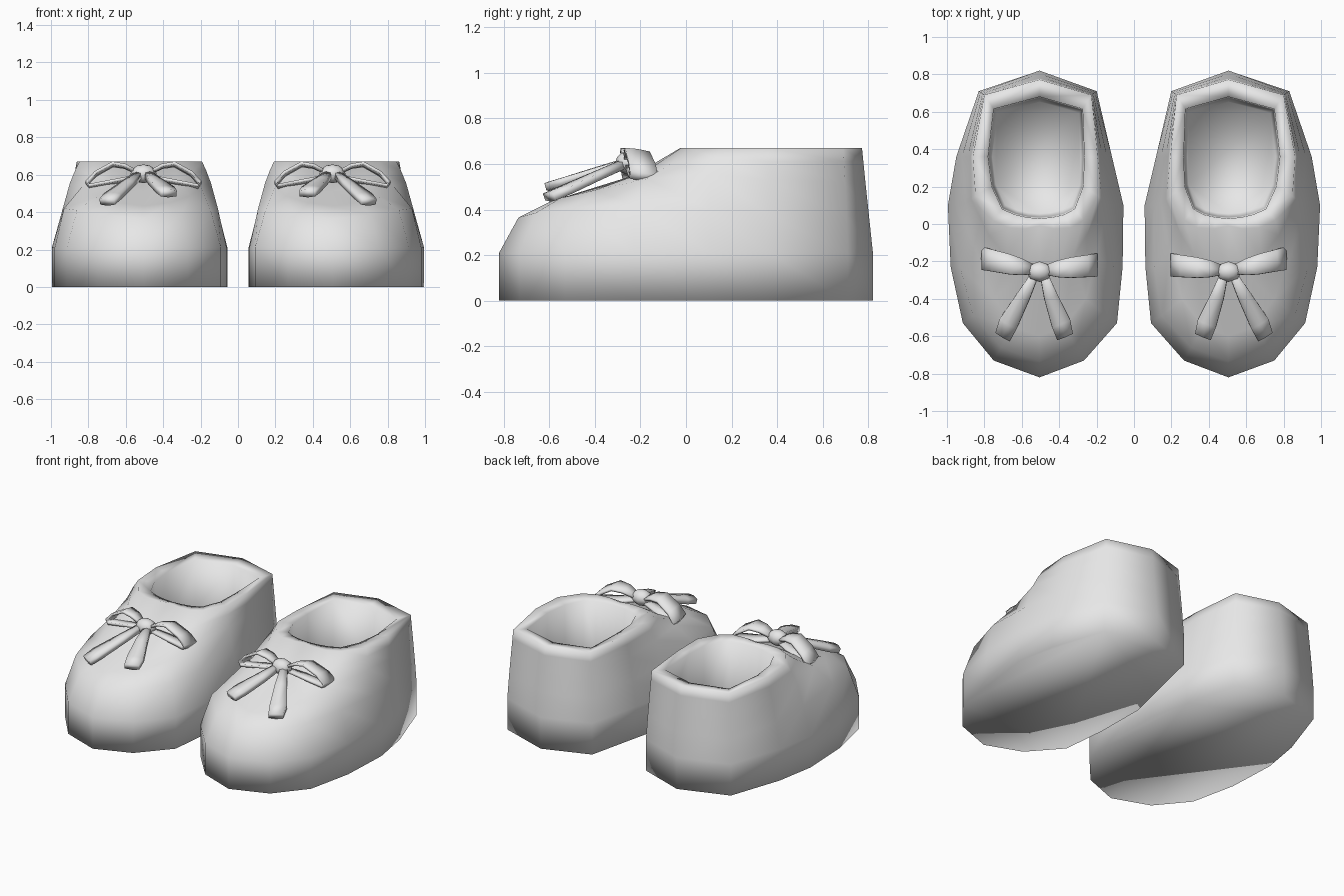
import bpy, bmesh, math
from mathutils import Vector

if "Cube" in bpy.data.objects:
    bpy.data.objects.remove(bpy.data.objects["Cube"])

CX = 0.505           # distance of each shoe's centre line from x = 0
# width of the inner side relative to the outer side, heel to toe
INNER = [1, .94, .87, .915, .935, 1.01, .97, 1]

grey = bpy.data.materials.new("soft grey")
grey.diffuse_color = (0.8, 0.8, 0.8, 1)
grey.use_nodes = True
grey.node_tree.nodes["Principled BSDF"].inputs["Base Color"].default_value = grey.diffuse_color


def finish(name, bm, side):
    """Place the part on the left or right shoe and shade it smooth."""
    for v in bm.verts:
        v.co.x = side * (v.co.x + CX)
    bmesh.ops.recalc_face_normals(bm, faces=bm.faces[:])
    me = bpy.data.meshes.new(name)
    bm.to_mesh(me)
    bm.free()
    me.materials.append(grey)
    for p in me.polygons:
        p.use_smooth = True
    ob = bpy.data.objects.new(name, me)
    bpy.context.collection.objects.link(ob)
    return ob


# Half rings from heel to toe, x measured outward from the centre line
outline = [(0, .82), (.325, .71), (.445, .36), (.49, .10),
           (.475, -.23), (.41, -.53), (.245, -.73), (0, -.82)]
shoulder = [(0, .803, .37), (.315, .705, .37), (.415, .36, .38), (.437, .10, .40),
            (.425, -.23, .42), (.355, -.49, .41), (.205, -.66, .385), (0, -.735, .365)]
vamp = [(0, .787, .52), (.305, .698, .52), (.385, .36, .53), (.394, .11, .555),
        (.33, -.17, .535), (.245, -.40, .485), (.135, -.55, .45), (0, -.60, .432)]
instep = [(0, .778, .61), (.299, .693, .61), (.368, .36, .61), (.365, .13, .625),
          (.27, -.06, .605), (.175, -.18, .565), (.085, -.26, .53), (0, -.27, .515)]
rim = [(0, .772), (.295, .69), (.357, .36), (.342, .15),
       (.25, .02), (.165, -.02), (.08, -.025), (0, -.01)]
opening = [(0, .68), (.245, .615), (.275, .36), (.255, .20),
           (.20, .08), (.13, .05), (.065, .035), (0, .03)]


def full_ring(half, z=None, scale=1.0, cy=0.0):
    n = len(half)
    pts = [Vector((p[0], p[1], p[2] if z is None else z)) for p in half]
    pts += [Vector((-pts[i].x * INNER[i], pts[i].y, pts[i].z)) for i in range(n - 2, 0, -1)]
    return [Vector((p.x * scale, cy + (p.y - cy) * scale, p.z)) for p in pts]


def shoe_body(name, side):
    bm = bmesh.new()
    rings = [full_ring(outline, 0),              # flat sole
             full_ring(outline, .21),
             full_ring(shoulder), full_ring(vamp), full_ring(instep),
             full_ring(rim, .67),
             full_ring(opening, .66),            # inner edge of the opening
             full_ring(opening, .33, .98, .35),
             full_ring(opening, .08, .92, .35)]  # insole
    loops = [[bm.verts.new(p) for p in r] for r in rings]
    n = len(loops[0])
    for a, b in zip(loops, loops[1:]):
        for i in range(n):
            j = (i + 1) % n
            bm.faces.new((a[i], a[j], b[j], b[i]))
    bm.faces.new(loops[0])
    bm.faces.new(loops[-1])
    return finish(name, bm, side)


def ribbon(name, side, path, widths, across, thick):
    """Flat band swept along a path, with its width along 'across'."""
    bm = bmesh.new()
    across = Vector(across).normalized()
    path = [Vector(p) for p in path]
    sections = []
    for i, p in enumerate(path):
        t = path[min(i + 1, len(path) - 1)] - path[max(i - 1, 0)]
        up = t.cross(across).normalized() * thick / 2
        w = across * widths[i] / 2
        offsets = (w + up, up * 1.4, up - w, -up - w, -up * 1.4, w - up)
        sections.append([bm.verts.new(p + o) for o in offsets])
    for a, b in zip(sections, sections[1:]):
        for i in range(6):
            j = (i + 1) % 6
            bm.faces.new((a[i], a[j], b[j], b[i]))
    bm.faces.new(sections[0])
    bm.faces.new(sections[-1])
    return finish(name, bm, side)


def bow(label, side):
    # loops, one to each side
    for part, s, tip_y in (("outer", 1, -.185), ("inner", -1, -.22)):
        prof = [(.03, .61), (.10, .645), (.165, .655), (.255, .605), (.302, .555),
                (.29, .535), (.17, .56), (.03, .59)]
        path = [(s * x, -.25 + (tip_y + .25) * x / .3, z) for x, z in prof]
        ribbon(f"{label}_bow_loop_{part}", side, path,
               [.05, .09, .11, .12, .125, .12, .09, .05], (0, 1, -.15), .016)
    # hanging tails
    for part, s, ex, end_z in (("outer", 1, .195, .455), ("inner", -1, .135, .50)):
        path = [(s * .02, -.26, .605), (s * ex * .45, -.39, .605 - (.605 - end_z) * .38),
                (s * ex * .85, -.53, .605 - (.605 - end_z) * .8), (s * ex, -.60, end_z)]
        ribbon(f"{label}_bow_tail_{part}", side, path, [.04, .075, .105, .09],
               (1, s * ex / .33, 0), .032)
    # knot
    bm = bmesh.new()
    bmesh.ops.create_uvsphere(bm, u_segments=8, v_segments=6, radius=1)
    for v in bm.verts:
        v.co = Vector((v.co.x * .07, v.co.y * .055 - .255, v.co.z * .05 + .605))
    finish(f"{label}_bow_knot", bm, side)


for label, side in (("right", 1), ("left", -1)):
    shoe_body(f"{label}_shoe", side)
    bow(label, side)
